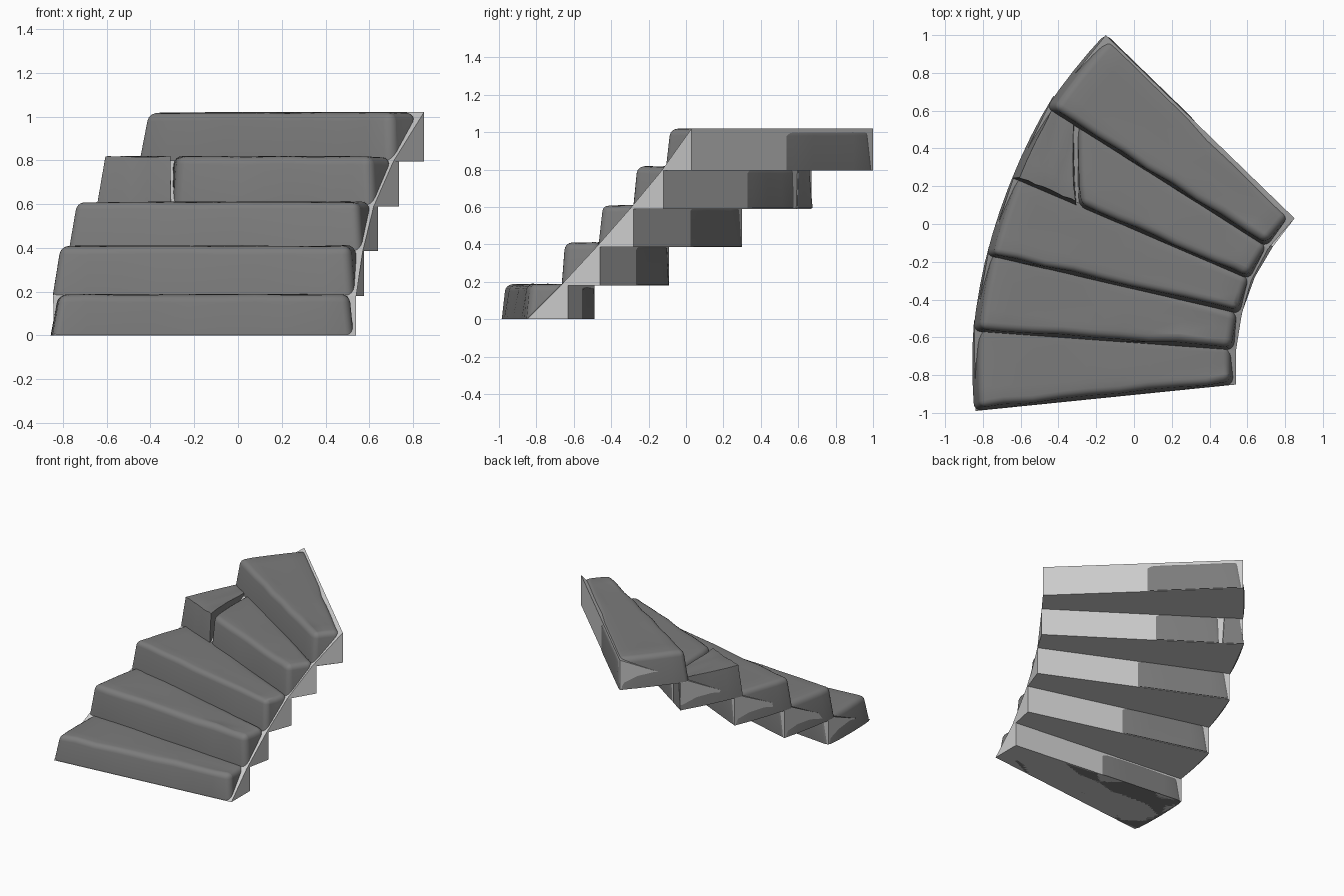
import bpy, bmesh, math, random
from mathutils import Vector

if "Cube" in bpy.data.objects:
    bpy.data.objects.remove(bpy.data.objects["Cube"])

random.seed(4)

# Plan points: front line of each step (outer, inner), then back line of each step
FO = [(-.84, -.99), (-.845, -.57), (-.775, -.17), (-.64, .24), (-.46, .61)]
FI = [(.54, -.85), (.54, -.67), (.57, -.48), (.62, -.30), (.71, -.13)]
BO = [(-.84, -.49), (-.755, -.09), (-.615, .30), (-.425, .67), (-.15, 1.0)]
BI = [(.54, -.63), (.575, -.46), (.64, -.28), (.735, -.12), (.85, .03)]
BASE = [0, .18, .385, .59, .795, 1.02]
TOP = [.19, .412, .612, .82, 1.02]

stone_mat = bpy.data.materials.new("dark_stone")
stone_mat.diffuse_color = (.2, .2, .2, 1)
stone_mat.use_nodes = True
stone_mat.node_tree.nodes["Principled BSDF"].inputs["Base Color"].default_value = stone_mat.diffuse_color


def finish(bm, name, mat=None):
    bmesh.ops.recalc_face_normals(bm, faces=bm.faces[:])
    me = bpy.data.meshes.new(name)
    bm.to_mesh(me)
    bm.free()
    ob = bpy.data.objects.new(name, me)
    bpy.context.collection.objects.link(ob)
    if mat:
        me.materials.append(mat)
    return ob


# Sloped support: ramp on top, stepped underside
def support():
    bm = bmesh.new()

    def rail(front, back):
        f = [bm.verts.new((*p, z)) for p, z in zip(front, BASE)]
        lo = [bm.verts.new((*p, BASE[k])) for k, p in enumerate(back)]
        hi = [bm.verts.new((*p, BASE[k + 1])) for k, p in enumerate(back)]
        f.append(hi[-1])
        return f, lo, hi

    (fa, la, ha), (fb, lb, hb) = rail(FO, BO), rail(FI, BI)
    for k in range(5):
        bm.faces.new((fa[k], fb[k], fb[k + 1], fa[k + 1]))      # ramp
        bm.faces.new((la[k], lb[k], hb[k], ha[k]))              # riser
        sa, sb = (fa[0], fb[0]) if k == 0 else (ha[k - 1], hb[k - 1])
        bm.faces.new((sa, sb, lb[k], la[k]))                    # underside
        for f, l, h, s in ((fa, la, ha, sa), (fb, lb, hb, sb)):  # sides
            loop = [f[k], s, l[k], h[k], f[k + 1]]
            bm.faces.new(list(dict.fromkeys(loop)))
    return finish(bm, "stair_support")


# Worn stone: a gridded wedge block with leaning sides and rounded upper edges
def stone(name, k, f0=0., f1=1., b0=0., b1=1.):
    N, M = 9, 4
    bm = bmesh.new()
    fo, fi, bo, bi = (Vector(p[k]) for p in (FO, FI, BO, BI))
    V = {}
    for i in range(N + 1):
        wob = random.uniform(-.006, .006)
        for j in range(M + 1):
            v = j / M
            s = i / N
            u = (f0 + (f1 - f0) * s) * (1 - v) + (b0 + (b1 - b0) * s) * v
            a, b = fo.lerp(bo, v), fi.lerp(bi, v)
            d = (b - a).normalized()
            p = a.lerp(b, u)
            nrm = Vector((-d.y, d.x))
            for t in (0, 1):
                q = p.copy()
                if i == 0 and f0 == 0:
                    q += d * (-.006 - .04 * v * (1 - v) + .035 * t)
                elif i == N and f1 == 1:
                    q -= d * (.012 + .02 * t)
                elif i in (0, N):
                    q += d * (.012 if i == 0 else -.012) * t
                if j == 0:
                    q += nrm * (t * (.018 + wob) + .002)
                if j == M:
                    q += nrm * (.005 if u < .5 else -.012)
                z = TOP[k] + random.uniform(-.006, .0) if t else BASE[k] + (.004 if k else 0)
                V[i, j, t] = bm.verts.new((q.x, q.y, z))
    for i in range(N):
        for j in range(M):
            for t in (0, 1):
                bm.faces.new([V[i + a, j + b, t] for a, b in ((0, 0), (1, 0), (1, 1), (0, 1))])
    for i in range(N):
        for j in (0, M):
            bm.faces.new((V[i, j, 0], V[i + 1, j, 0], V[i + 1, j, 1], V[i, j, 1]))
    for j in range(M):
        for i in (0, N):
            bm.faces.new((V[i, j, 0], V[i, j + 1, 0], V[i, j + 1, 1], V[i, j, 1]))
    bmesh.ops.recalc_face_normals(bm, faces=bm.faces[:])
    zmid = (BASE[k] + TOP[k]) / 2
    edges = [e for e in bm.edges if e.calc_face_angle(0) > math.radians(35)
             and max(v.co.z for v in e.verts) > zmid]
    bmesh.ops.bevel(bm, geom=edges, offset=.04, segments=4, profile=.5,
                    affect='EDGES', clamp_overlap=True)
    ob = finish(bm, name, stone_mat)
    bpy.ops.object.select_all(action='DESELECT')
    ob.select_set(True)
    bpy.context.view_layer.objects.active = ob
    bpy.ops.object.shade_smooth_by_angle(angle=math.radians(40))


support()
for k in (0, 1, 2, 4):
    stone(f"step_stone_{k + 1}", k)
# Fourth step is cracked in two
stone("step_stone_4_outer", 3, 0, .265, 0, .10)
stone("step_stone_4_inner", 3, .275, 1, .105, 1)
